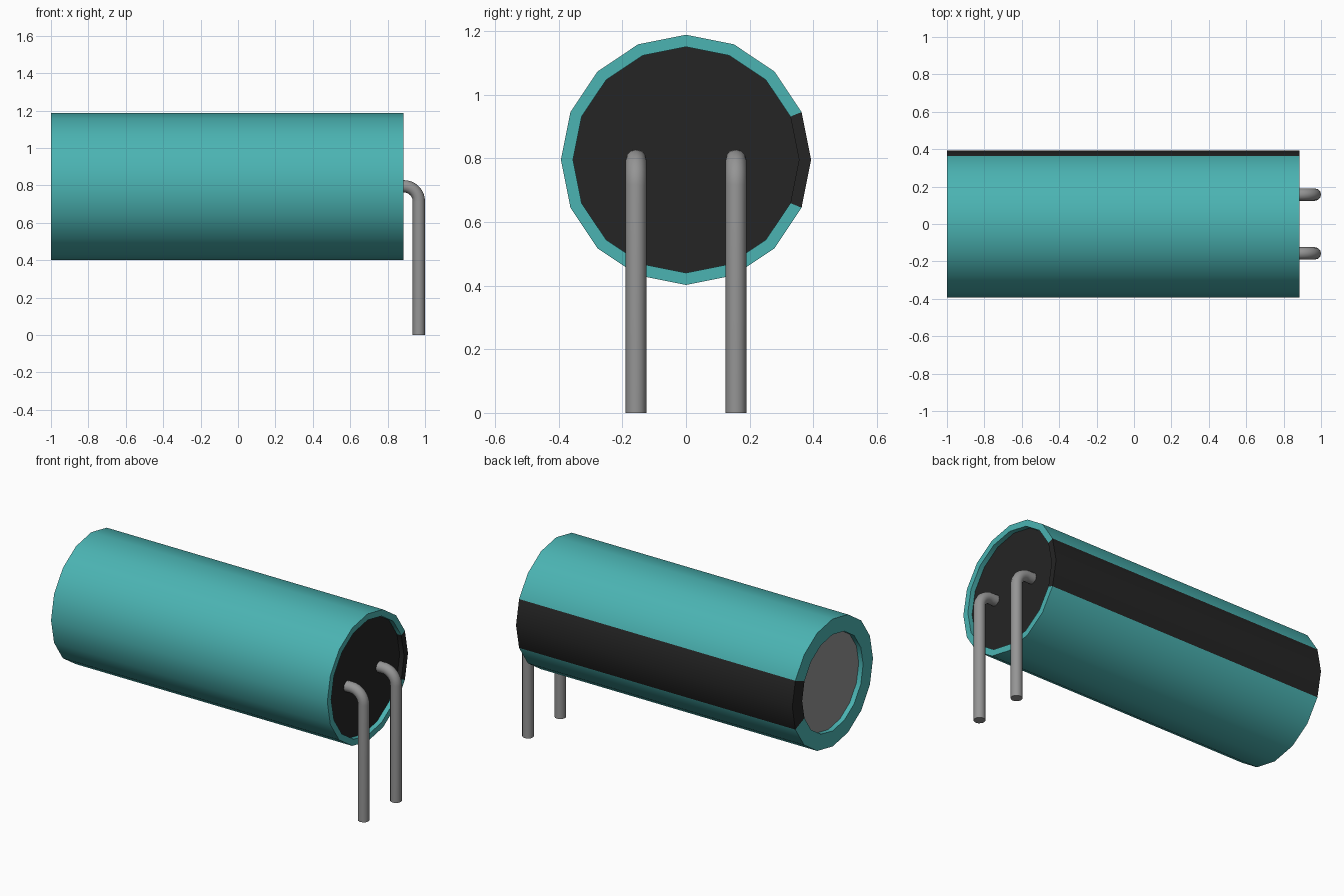
import bpy, bmesh, math

cube = bpy.data.objects.get("Cube")
if cube:
    bpy.data.objects.remove(cube)

SIDES = 16
AXIS_Z = 0.795
X_BACK, X_FRONT = -1.0, 0.884
RECESS = 0.03


def material(name, rgb):
    m = bpy.data.materials.new(name)
    m.use_nodes = True
    col = (*rgb, 1.0)
    m.diffuse_color = col
    bsdf = m.node_tree.nodes["Principled BSDF"]
    bsdf.inputs["Base Color"].default_value = col
    bsdf.inputs["Roughness"].default_value = 0.6
    return m


TEAL = material("teal sleeve", (0.070, 0.455, 0.450))
BLACK = material("black", (0.018, 0.018, 0.018))
METAL = material("grey metal", (0.30, 0.30, 0.30))


def smooth(ob):
    bpy.ops.object.select_all(action='DESELECT')
    ob.select_set(True)
    bpy.context.view_layer.objects.active = ob
    bpy.ops.object.shade_smooth_by_angle(angle=math.radians(35))


def finish(name, bm, mats):
    bmesh.ops.recalc_face_normals(bm, faces=bm.faces)
    me = bpy.data.meshes.new(name)
    bm.to_mesh(me)
    bm.free()
    for m in mats:
        me.materials.append(m)
    ob = bpy.data.objects.new(name, me)
    bpy.context.collection.objects.link(ob)
    return ob


def ring(bm, x, r):
    """Ring of vertices around the body axis, first vertex towards +y."""
    return [bm.verts.new((x, r * math.cos(a), AXIS_Z + r * math.sin(a)))
            for a in (2 * math.pi * i / SIDES for i in range(SIDES))]


def disc(name, x, r, facing, mat):
    bm = bmesh.new()
    verts = ring(bm, x, r)
    bm.faces.new(verts if facing > 0 else verts[::-1])
    me = bpy.data.meshes.new(name)
    bm.to_mesh(me)
    bm.free()
    me.materials.append(mat)
    ob = bpy.data.objects.new(name, me)
    bpy.context.collection.objects.link(ob)


# Sleeve: open profile swept round the axis, with a black stripe two facets wide
profile = [(X_BACK + RECESS, 0.297), (X_BACK, 0.297), (X_BACK, 0.393),
           (X_FRONT, 0.393), (X_FRONT, 0.355), (X_FRONT - RECESS, 0.355)]
bm = bmesh.new()
rings = [ring(bm, x, r) for x, r in profile]
for a, b in zip(rings, rings[1:]):
    for i in range(SIDES):
        j = (i + 1) % SIDES
        f = bm.faces.new((a[i], b[i], b[j], a[j]))
        f.material_index = 1 if i in (0, SIDES - 1) else 0
sleeve = finish("sleeve", bm, [TEAL, BLACK])
# Make the outer wall point outwards
if sum(p.normal.y * p.center.y for p in sleeve.data.polygons
       if abs(p.center.x) < 0.5) < 0:
    sleeve.data.flip_normals()
smooth(sleeve)

# End faces set back inside the sleeve
disc("can_end", X_BACK + RECESS, 0.297, -1, METAL)
disc("rubber_seal", X_FRONT - RECESS, 0.355, 1, BLACK)


# Bent wire leads
def lead(name, y):
    bend, px = 0.08, 0.967
    path = [(0.85, AXIS_Z)]
    for k in range(9):
        t = math.pi / 2 * k / 8
        path.append((px - bend + bend * math.sin(t),
                     AXIS_Z - bend + bend * math.cos(t)))
    path.append((px, 0.0))
    cu = bpy.data.curves.new(name, 'CURVE')
    cu.dimensions = '3D'
    cu.bevel_depth = 0.033
    cu.bevel_resolution = 4
    cu.use_fill_caps = True
    sp = cu.splines.new('POLY')
    sp.points.add(len(path) - 1)
    for p, (x, z) in zip(sp.points, path):
        p.co = (x, y, z, 1)
    cu.materials.append(METAL)
    ob = bpy.data.objects.new(name, cu)
    bpy.context.collection.objects.link(ob)
    bpy.ops.object.select_all(action='DESELECT')
    ob.select_set(True)
    bpy.context.view_layer.objects.active = ob
    bpy.ops.object.convert(target='MESH')
    smooth(bpy.context.view_layer.objects.active)


lead("front_lead", -0.157)
lead("back_lead", 0.157)
